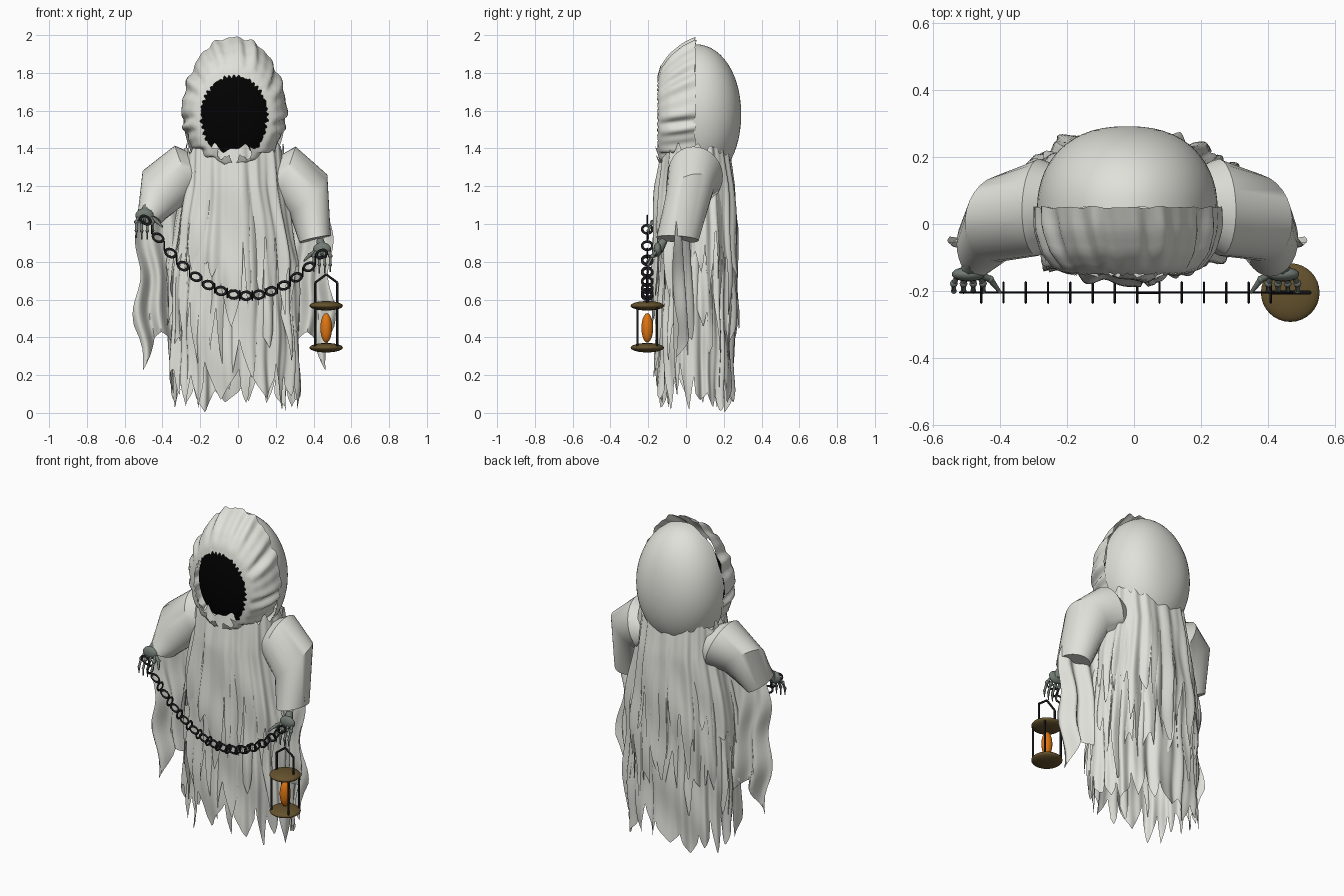
import bpy, bmesh, math, random
from mathutils import Vector
from math import sin, cos, pi, tau

if "Cube" in bpy.data.objects:
    bpy.data.objects.remove(bpy.data.objects["Cube"])

random.seed(11)
CX = -0.02  # body centre line


def material(name, r, g, b):
    m = bpy.data.materials.new(name)
    m.diffuse_color = (r, g, b, 1)
    m.use_nodes = True
    m.node_tree.nodes["Principled BSDF"].inputs["Base Color"].default_value = m.diffuse_color
    return m


CLOTH = material("pale_cloth", 0.75, 0.75, 0.70)
VOID = material("black_void", 0.0005, 0.0005, 0.0005)
BONE = material("grey_green_bone", 0.17, 0.20, 0.175)
IRON = material("dark_iron", 0.012, 0.012, 0.014)
WOOD = material("brown_wood", 0.13, 0.085, 0.027)
FLAME = material("orange_flame", 0.74, 0.18, 0.006)


def finish(name, bm, mat, angle=50):
    bmesh.ops.recalc_face_normals(bm, faces=bm.faces)
    me = bpy.data.meshes.new(name)
    bm.to_mesh(me)
    bm.free()
    ob = bpy.data.objects.new(name, me)
    bpy.context.collection.objects.link(ob)
    me.materials.append(mat)
    bpy.ops.object.select_all(action='DESELECT')
    ob.select_set(True)
    bpy.context.view_layer.objects.active = ob
    bpy.ops.object.shade_smooth_by_angle(angle=math.radians(angle))
    return ob


def grid(bm, f, nu, nv, wrap_u=True, wrap_v=False, cap=False):
    """Surface f(i, j); i runs around, j runs along."""
    v = [[bm.verts.new(f(i, j)) for i in range(nu)] for j in range(nv)]
    for j in range(nv if wrap_v else nv - 1):
        for i in range(nu if wrap_u else nu - 1):
            a, b = (i + 1) % nu, (j + 1) % nv
            bm.faces.new((v[j][i], v[j][a], v[b][a], v[b][i]))
    if cap:
        bm.faces.new(v[0])
        bm.faces.new(v[-1])


def rod(bm, p, q, r1, r2=None, n=8):
    p, q = Vector(p), Vector(q)
    r2 = r1 if r2 is None else r2
    rot = (q - p).to_track_quat('Z', 'Y')
    grid(bm, lambda i, j: (p, q)[j] + rot @ Vector((cos(tau*i/n), sin(tau*i/n), 0)) * (r1, r2)[j],
         n, 2, cap=True)


def ball(bm, c, r, seg=12):
    res = bmesh.ops.create_uvsphere(bm, u_segments=seg, v_segments=max(6, seg // 2 + 1), radius=1)
    for v in res['verts']:
        v.co = Vector((v.co.x * r[0], v.co.y * r[1], v.co.z * r[2])) + Vector(c)


def lerp_table(tab, t):
    for a, b in zip(tab, tab[1:]):
        if t <= b[0]:
            k = max(0, (t - a[0]) / (b[0] - a[0]))
            return [x + (y - x) * k for x, y in zip(a[1:], b[1:])]
    return tab[-1][1:]


# Robe: nested pleated tubes, each with a ragged hem of long points
ROBE = [(0.0, 0.345, 0.207), (0.4, 0.35, 0.212), (0.8, 0.335, 0.212), (1.0, 0.305, 0.207),
        (1.2, 0.265, 0.198), (1.45, 0.245, 0.16)]


def ragged(n, count, lo, hi, valley):
    out = []
    cuts = sorted(min(n - 1, max(1, int(n * (k + random.uniform(-.35, .35)) / count))) for k in range(1, count))
    for a, b in zip([0] + cuts, cuts + [n]):
        tip, top, mid = random.uniform(lo, hi), random.uniform(*valley), random.uniform(.3, .7)
        for k in range(b - a):
            t = k / (b - a)
            d = t / mid if t < mid else (1 - t) / (1 - mid)
            out.append(top + (tip - top) * d ** 0.75)
    return out


def robe_layer(name, top, count, lo, hi, valley, off, fold):
    n, rows = 240, 26
    hem = ragged(n, count, lo, hi, valley)
    ph = [random.uniform(0, tau) for _ in range(4)]

    def f(i, j):
        a = tau * i / n
        z1 = top + 0.018 * sin(13 * a + ph[3]) + 0.012 * sin(22 * a)
        t = j / (rows - 1)
        z = max(0.004, z1 + (hem[i] - z1) * t)
        rx, ry = lerp_table(ROBE, z)
        w = fold * (0.7 + 0.8 * t) * (sin(16 * a + ph[0] + 0.7 * sin(5 * z)) * 0.6
                                      + sin(27 * a + ph[1] + 1.5 * z) * 0.35 + sin(7 * a + ph[2]) * 0.4)
        w += off + 0.009 * t * sin(13 * z + 5 * a)
        c, s = cos(a), sin(a)
        e = 2 / 2.3  # slightly squared oval
        return (CX + (rx + w) * math.copysign(abs(c) ** e, c),
                0.05 + (ry + w) * math.copysign(abs(s) ** e, s), z)
    bm = bmesh.new()
    grid(bm, f, n, rows)
    finish(name, bm, CLOTH, 60)


robe_layer("robe_outer", 1.40, 30, 0.42, 0.80, (0.72, 0.98), 0.009, 0.0105)
robe_layer("robe_middle", 1.15, 26, 0.10, 0.46, (0.32, 0.72), -0.003, 0.012)
robe_layer("robe_inner", 0.95, 20, -0.02, 0.09, (0.10, 0.28), -0.014, 0.012)

# Shoulder yoke closing the robe under the hood
bm = bmesh.new()
ball(bm, (CX, 0.05, 1.35), (0.25, 0.165, 0.07), 32)
finish("shoulder_yoke", bm, CLOTH)

# Hood back: smooth half ellipsoid, squarer in plan, with a wavy front edge
bm = bmesh.new()


def hood_back(i, j):
    a, b = tau * i / 64, pi / 2 * max(0.004, j / 14)
    y = 0.045 + 0.247 * cos(b) ** 0.95 + (0.006 * sin(10 * a) * (j / 14) ** 8)
    return (CX + 0.27 * sin(b) ** 0.84 * cos(a), y, 1.58 + 0.372 * sin(b) ** 0.96 * sin(a))


grid(bm, hood_back, 64, 15)
bmesh.ops.holes_fill(bm, edges=[e for e in bm.edges if e.is_boundary and e.verts[0].co.y > 0.2])
finish("hood_back", bm, CLOTH)

# Hood front: fluted cowl from the rear rim to the ragged face opening
HOOD = [(0, 0.05, 0.276, 0.415, 0.262), (0.3, -0.02, 0.273, 0.38, 0.268), (0.6, -0.09, 0.252, 0.325, 0.267),
        (0.85, -0.138, 0.215, 0.258, 0.262), (1, -0.15, 0.175, 0.208, 0.236)]
bm = bmesh.new()


def hood_front(i, j):
    a, t = tau * i / 192, j / 12
    y, rx, up, down = lerp_table(HOOD, t)
    k = 0.011 * sin(pi * min(1, 0.15 + t * 0.85)) + 0.003
    w = k * (sin(17 * a + 2 * t) * 0.7 + sin(26 * a + 1 + 3 * t) * 0.5 + sin(7 * a) * 0.3)
    if j == 12:
        w += 0.003 * (-1) ** (i // 2) + 0.005 * sin(41 * a)
        w += 0.022 * sin(15 * a) if sin(a) < -0.75 else 0
    rz = up if sin(a) > 0 else down
    return (CX + (rx + w) * cos(a), y + 0.4 * w, 1.575 + (rz + w) * sin(a))


grid(bm, hood_front, 192, 13)
finish("hood_front", bm, CLOTH, 60)

# Dark void where the face would be
bm = bmesh.new()
ball(bm, (CX, -0.05, 1.565), (0.205, 0.085, 0.255), 40)
finish("face_void", bm, VOID)


# Sleeves: oval rings (centre, first axis, second axis) with a hard elbow and cuff
def sleeve(name, rings):
    bm = bmesh.new()

    def f(i, j):
        c, u, v = (Vector(p) for p in rings[j])
        return c + u * cos(tau * i / 28) + v * sin(tau * i / 28)
    grid(bm, f, 28, len(rings), cap=True)
    finish(name, bm, CLOTH, 40)


sleeve("right_sleeve", [((.17, .06, 1.25), (.03, 0, .10), (0, .10, 0)),
                        ((.255, .05, 1.26), (.05, -.01, .15), (0, .145, 0)),
                        ((.37, .02, 1.165), (.103, 0, .095), (-.01, .13, .035)),
                        ((.408, -.045, .92), (.083, 0, .018), (0, .112, -.008))])
sleeve("left_sleeve", [((-.2, .06, 1.27), (-.03, 0, .10), (0, .10, 0)),
                       ((-.285, .05, 1.275), (-.05, -.01, .14), (0, .145, 0)),
                       ((-.405, .015, 1.185), (-.1, 0, .095), (.01, .13, .035)),
                       ((-.468, -.06, 1.035), (-.062, 0, .028), (0, .10, -.02))])

# Hanging sleeve cloths: wavy sheets ending in points
DRAPE_HEM = [(0, 0.46), (0.16, 0.22), (0.38, 0.40), (0.55, 0.43), (0.7, 0.40), (0.85, 0.30), (1, 0.55)]
for name, side in (("right_drape", 1), ("left_drape", -1)):
    bm = bmesh.new()

    def drape(i, j):
        s, t = i / 24, j / 20
        z = 1.10 + (lerp_table(DRAPE_HEM, s)[0] - 1.10) * t
        x = 0.522 - 0.25 * s + 0.018 * sin(16 * z - 0.6) * (1 - s)
        x -= 0.02 * (1 - t) * (1 - s)
        y = -0.05 + 0.09 * s + 0.024 * sin(15 * s + 6 * z) * (0.4 + t)
        return (CX + side * x, y, z)
    grid(bm, drape, 25, 21, wrap_u=False)
    finish(name, bm, CLOTH, 60)

# Skeletal hands: palm, four jointed fingers and a thumb
for name, (hx, hz), inward in (("left_hand", (-0.495, 1.045), 1), ("right_hand", (0.445, 0.865), -1)):
    bm = bmesh.new()
    ball(bm, (hx, -0.15, hz), (0.05, 0.022, 0.038), 14)
    rod(bm, (hx + inward * 0.01, -0.115, hz + 0.05), (hx, -0.145, hz), 0.020, 0.028)
    for k in range(4):
        x = hx + (k - 1.5) * 0.029
        knuckle, mid = (x, -0.178, hz - 0.035), (x, -0.20, hz - 0.08)
        rod(bm, (hx + (k - 1.5) * 0.02, -0.148, hz), knuckle, 0.008)
        rod(bm, knuckle, mid, 0.007)
        rod(bm, mid, (x, -0.20, hz - 0.13 + 0.008 * abs(k - 1.5)), 0.006, 0.003)
        ball(bm, knuckle, (0.012,) * 3, 8)
        ball(bm, mid, (0.009,) * 3, 8)
    joint = (hx + inward * 0.065, -0.165, hz - 0.03)
    rod(bm, (hx + inward * 0.025, -0.145, hz), joint, 0.010)
    rod(bm, joint, (hx + inward * 0.095, -0.205, hz - 0.06), 0.010, 0.005)
    ball(bm, joint, (0.012,) * 3, 8)
    finish(name, bm, BONE)

# Chain: sagging row of links, alternating flat and upright
bm = bmesh.new()
for k in range(29):
    x = -0.49 + 0.0333 * k
    c = Vector((x, -0.205, 0.62 + 1.40 * (x - 0.045) ** 2))
    if k % 2:
        u, v = Vector((0, 1, 0)), Vector((0, 0, 1))
        ru, rv = 0.027, 0.022
    else:
        u, v = Vector((1, 0, 0.5 * (x - 0.045))).normalized(), Vector((0, 0, 1))
        ru, rv = 0.028, 0.021
    w = u.cross(v)

    def link(i, j):
        a, b = tau * i / 18, tau * j / 6
        d = u * cos(a) + v * sin(a)
        return c + u * ru * cos(a) + v * rv * sin(a) + d * 0.007 * cos(b) + w * 0.004 * sin(b)
    grid(bm, link, 18, 6, wrap_v=True)
finish("chain", bm, IRON)

# Lantern: two wooden discs, iron posts, bent handle and a flame
LX, LY = 0.467, -0.205
for name, z in (("lantern_top", 0.567), ("lantern_base", 0.345)):
    bm = bmesh.new()
    ball(bm, (LX, LY, z), (0.088, 0.088, 0.025), 32)
    finish(name, bm, WOOD)
bm = bmesh.new()
for sx in (-1, 1):
    for sy in (-1, 1):
        x, y = LX + 0.058 * sx, LY + 0.052 * sy
        rod(bm, (x, y, 0.345), (x, y, 0.57), 0.006)
path = [(-.058, .57), (-.058, .69), (0, .733), (.058, .69), (.058, .57)]
for p, q in zip(path, path[1:]):
    rod(bm, (LX + p[0], LY, p[1]), (LX + q[0], LY, q[1]), 0.006)
finish("lantern_frame", bm, IRON)
bm = bmesh.new()
ball(bm, (LX, LY, 0.45), (0.031, 0.031, 0.078), 20)
finish("lantern_flame", bm, FLAME)
